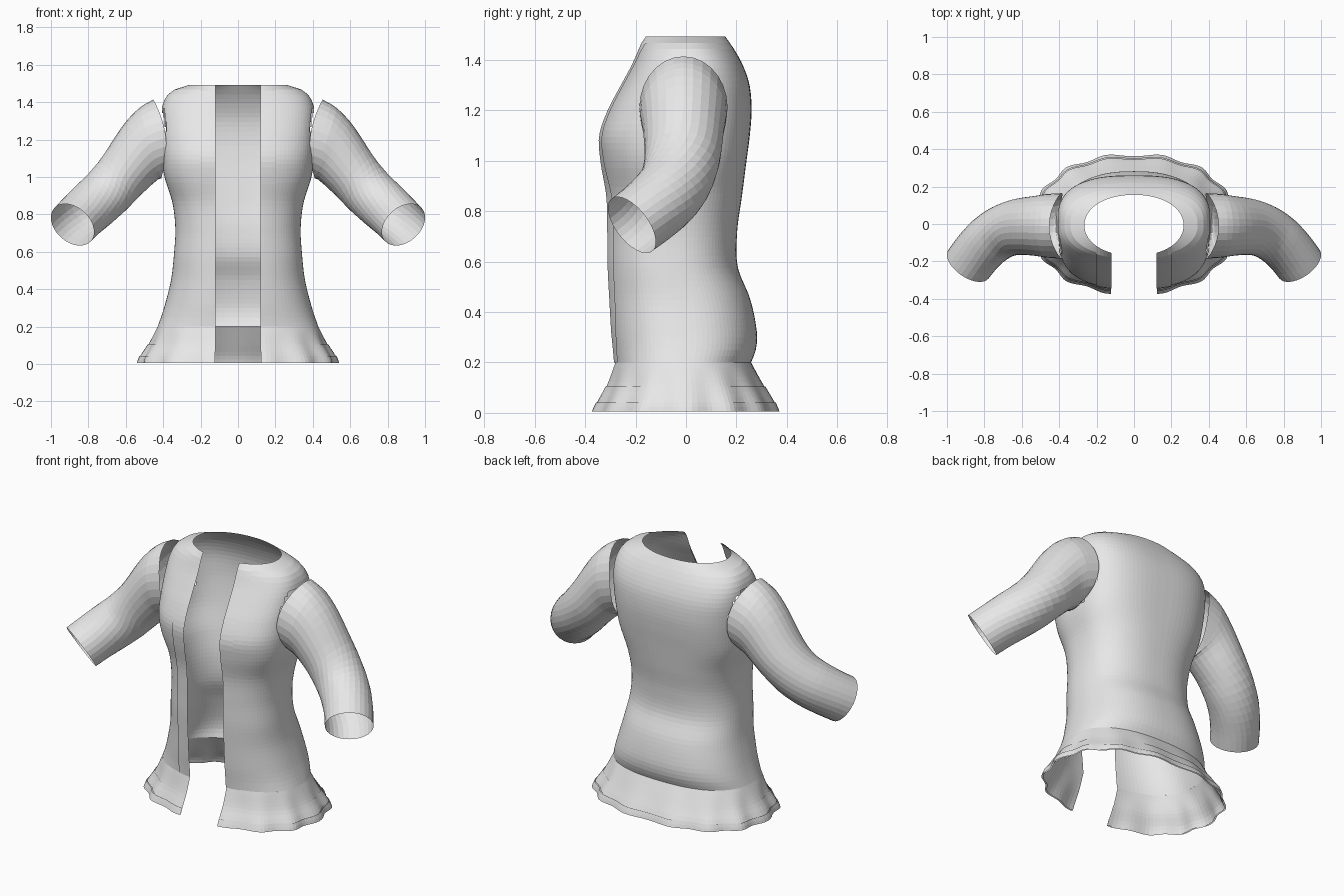
import bpy, math
from mathutils import Vector

if "Cube" in bpy.data.objects:
    bpy.data.objects.remove(bpy.data.objects["Cube"])

mat = bpy.data.materials.new("light_grey_cloth")
mat.diffuse_color = (0.8, 0.8, 0.8, 1)
mat.use_nodes = True
mat.node_tree.nodes["Principled BSDF"].inputs["Base Color"].default_value = mat.diffuse_color

# height, half width, front y, back y, superellipse power
BODY = [
    (0.20, 0.430, -0.285, 0.258, 2.4), (0.25, 0.412, -0.290, 0.277, 2.4),
    (0.32, 0.390, -0.298, 0.281, 2.4), (0.45, 0.358, -0.307, 0.255, 2.4),
    (0.58, 0.343, -0.314, 0.205, 2.4), (0.72, 0.335, -0.316, 0.203, 2.4),
    (0.86, 0.350, -0.318, 0.222, 2.5), (1.00, 0.393, -0.338, 0.240, 2.7),
    (1.10, 0.405, -0.342, 0.253, 2.8), (1.20, 0.410, -0.308, 0.260, 2.8),
    (1.30, 0.412, -0.255, 0.252, 2.8), (1.38, 0.405, -0.212, 0.225, 2.7),
    (1.44, 0.375, -0.187, 0.192, 2.5), (1.475, 0.325, -0.176, 0.168, 2.2),
    (1.492, 0.265, -0.170, 0.156, 2.1)]
FLARE = [
    (0.005, 0.522, -0.365, 0.362, 2.3), (0.04, 0.512, -0.350, 0.349, 2.3),
    (0.105, 0.474, -0.318, 0.312, 2.3), (0.20, 0.430, -0.285, 0.258, 2.4)]


def hermite(a, b, ma, mb, t):
    return ((2*t**3 - 3*t*t + 1)*a + (t**3 - 2*t*t + t)*ma
            + (3*t*t - 2*t**3)*b + (t**3 - t*t)*mb)


def sample(keys, pos, p):
    """Smooth interpolation of a list of tuples placed at positions pos."""
    i = 0
    while i < len(pos) - 2 and p > pos[i + 1]:
        i += 1
    h = pos[i + 1] - pos[i]
    t = (p - pos[i]) / h

    def slope(k, c):
        lo, hi = max(k - 1, 0), min(k + 1, len(pos) - 1)
        return (keys[hi][c] - keys[lo][c]) / (pos[hi] - pos[lo])
    return [hermite(keys[i][c], keys[i + 1][c], slope(i, c)*h, slope(i + 1, c)*h, t)
            for c in range(len(keys[0]))]


def make(name, verts, faces):
    me = bpy.data.meshes.new(name)
    me.from_pydata(verts, [], faces)
    me.materials.append(mat)
    ob = bpy.data.objects.new(name, me)
    bpy.context.collection.objects.link(ob)
    m = ob.modifiers.new("mirror", 'MIRROR')
    m.merge_threshold = 0.0005
    return ob


def shell(name, prof, z0, z1, rows, cols, x_end=None, offset=0.0, hole=False):
    """Half of the garment wall from the front opening round to x_end or the back."""
    pos = [p[0] for p in prof]
    verts, faces = [], []
    for r in range(rows + 1):
        z = z0 + (z1 - z0) * r / rows
        _, w, yf, yb, n = sample(prof, pos, z)
        yc, d = (yf + yb) / 2, (yb - yf) / 2
        a0 = math.asin((0.12 / w) ** (n / 2))
        a1 = math.asin((x_end / w) ** (n / 2)) if x_end else math.pi
        for c in range(cols + 1):
            a = a0 + (a1 - a0) * c / cols
            # cloth folds that grow towards the hem
            k = 1 - 0.022 * max(0, 0.2 - z) / 0.2 * math.cos(14 * (math.pi - a))
            s, co = max(0, math.sin(a)), -math.cos(a)
            sx = s ** (2 / n)
            sy = math.copysign(abs(co) ** (2 / n), co)
            verts.append((sx * (w * k + offset if not x_end else w * k),
                          yc + sy * (d * k + offset), z))
    C = cols + 1
    for r in range(rows):
        for c in range(cols):
            f = (r*C + c, r*C + c + 1, (r+1)*C + c + 1, (r+1)*C + c)
            m = sum((Vector(verts[i]) for i in f), Vector()) / 4
            # armhole under the sleeve head
            if hole and m.x > 0.3 and ((m.y + .01)/.15)**2 + ((m.z - 1.2)/.18)**2 < 1:
                continue
            faces.append(f)
    return make(name, verts, faces)


# Bodice, flared hem and its stitched bands
shell("bodice", BODY, 0.20, 1.492, 52, 44, hole=True)
shell("hem_flounce", FLARE, 0.005, 0.20, 10, 60)
shell("hem_band_upper", FLARE, 0.042, 0.105, 3, 60, offset=0.004)
shell("hem_band_lower", FLARE, 0.005, 0.042, 2, 60, offset=0.008)
# Front facing strips beside the opening
shell("front_placket", BODY, 0.20, 1.492, 44, 4, x_end=0.20, offset=0.006)

# Sleeve rings: centre, direction, radius across, radius upwards
SLEEVE = [
    (0.430, -0.010, 1.210, 1.00, 0.00, -0.11, 0.175, 0.205),
    (0.470, -0.010, 1.180, 0.95, 0.00, -0.30, 0.170, 0.197),
    (0.530, -0.010, 1.120, 0.80, 0.00, -0.60, 0.160, 0.168),
    (0.620, -0.015, 1.010, 0.72, -0.05, -0.70, 0.150, 0.146),
    (0.700, -0.040, 0.920, 0.68, -0.30, -0.67, 0.142, 0.140),
    (0.770, -0.085, 0.855, 0.60, -0.50, -0.60, 0.138, 0.138),
    (0.835, -0.150, 0.795, 0.50, -0.65, -0.55, 0.134, 0.134),
    (0.885, -0.215, 0.745, 0.48, -0.69, -0.53, 0.132, 0.132)]
SIDES, STEPS = 28, 21
verts, faces = [], []
for i in range(STEPS + 1):
    p = 7 * i / STEPS
    q = sample(SLEEVE, list(range(8)), p)
    cen, n = Vector(q[:3]), Vector(q[3:6]).normalized()
    v = (Vector((0, 0, 1)) - n * n.z).normalized()
    u = n.cross(v)
    for j in range(SIDES):
        t = 2 * math.pi * j / SIDES
        pt = cen + u * (q[6] * math.cos(t)) + v * (q[7] * math.sin(t))
        # the sleeve head wraps the rounded side of the bodice
        pt.x -= 0.045 * max(0, 1 - p) * math.cos(t) ** 2
        verts.append(pt)
for i in range(STEPS):
    for j in range(SIDES):
        k = (j + 1) % SIDES
        faces.append((i*SIDES + j, (i+1)*SIDES + j, (i+1)*SIDES + k, i*SIDES + k))
make("sleeves", verts, faces)
